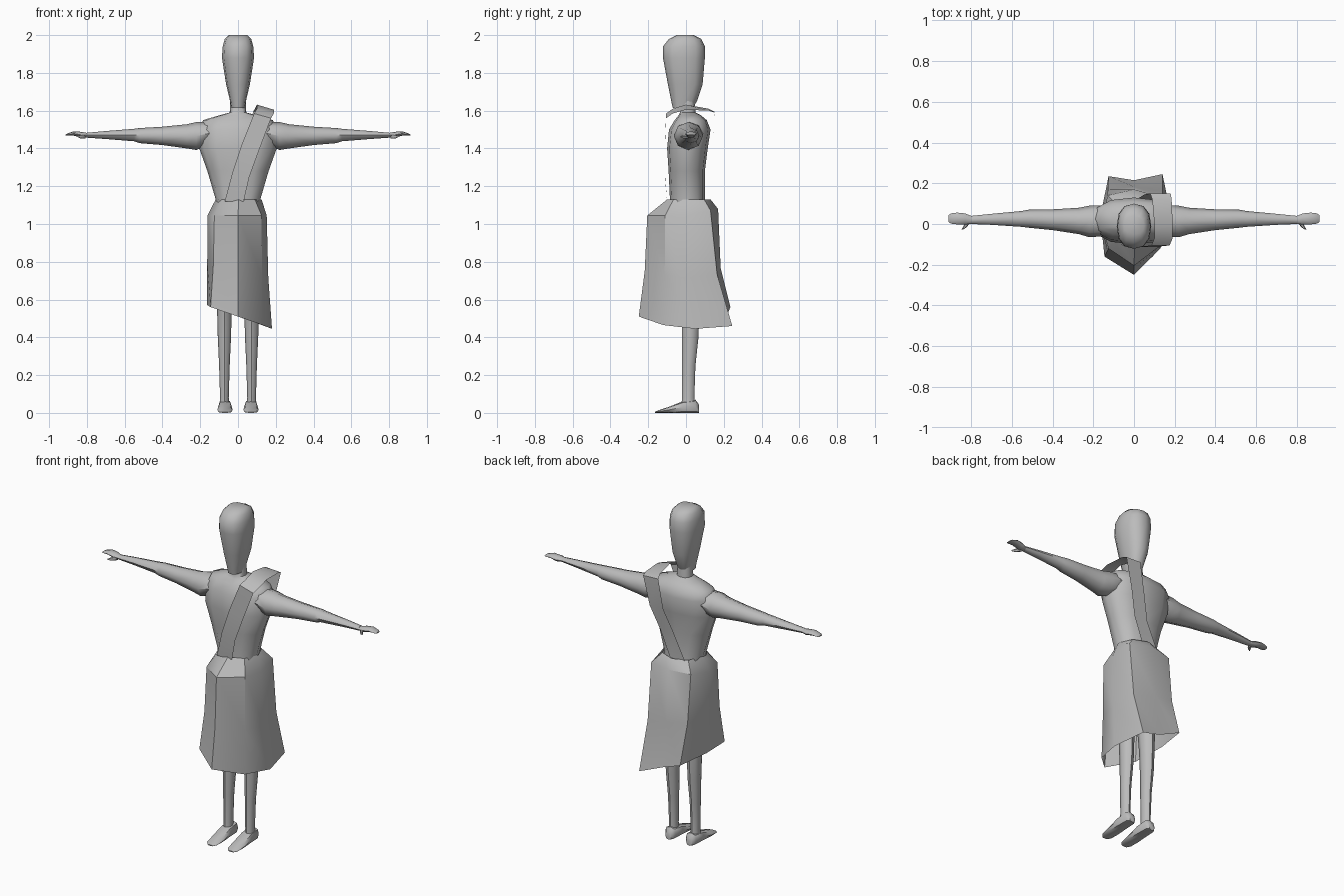
import bpy, bmesh, math
from mathutils import Vector

cube = bpy.data.objects.get("Cube")
if cube:
    bpy.data.objects.remove(cube)

GREY = (0.5, 0.5, 0.5, 1)
mat = bpy.data.materials.new("plain grey")
mat.use_nodes = True
mat.diffuse_color = GREY
mat.node_tree.nodes["Principled BSDF"].inputs["Base Color"].default_value = GREY


def loft(name, rings, closed=True, caps=True, angle=50):
    """Skin a list of point rings into one object."""
    bm = bmesh.new()
    rows = [[bm.verts.new(p) for p in ring] for ring in rings]
    n = len(rows[0])
    for a, b in zip(rows, rows[1:]):
        for i in range(n if closed else n - 1):
            j = (i + 1) % n
            bm.faces.new((a[i], a[j], b[j], b[i]))
    if caps:
        bm.faces.new(rows[0])
        bm.faces.new(rows[-1])
    bmesh.ops.recalc_face_normals(bm, faces=bm.faces)
    me = bpy.data.meshes.new(name)
    bm.to_mesh(me)
    bm.free()
    me.materials.append(mat)
    ob = bpy.data.objects.new(name, me)
    bpy.context.collection.objects.link(ob)
    bpy.ops.object.select_all(action="DESELECT")
    ob.select_set(True)
    bpy.context.view_layer.objects.active = ob
    bpy.ops.object.shade_smooth_by_angle(angle=math.radians(angle))
    return ob


def oval(u0, u1, v0, v1, sides, square=1.0):
    """Points of a rounded outline between the given limits."""
    pts = []
    for i in range(sides):
        t = 2 * math.pi * i / sides
        c, s = math.cos(t), math.sin(t)
        c = math.copysign(abs(c) ** square, c)
        s = math.copysign(abs(s) ** square, s)
        pts.append(((u0 + u1 + (u1 - u0) * c) / 2, (v0 + v1 + (v1 - v0) * s) / 2))
    return pts


def upright(levels, cx=0, sides=12, square=0.85):
    """Level rings from (z, half width, front y, back y)."""
    return [[(x, y, z) for x, y in oval(cx - w, cx + w, f, b, sides, square)]
            for z, w, f, b in levels]


def sideways(stations, sign):
    """Rings across x from (x, low z, high z, front y, back y)."""
    return [[(sign * x, y, z) for y, z in oval(f, b, lo, hi, 8)]
            for x, lo, hi, f, b in stations]


# Head with flat crown and narrow chin
loft("head", upright([
    (1.615, .036, -.07, .035), (1.65, .042, -.078, .058), (1.74, .063, -.096, .088),
    (1.88, .085, -.122, .1), (1.94, .081, -.122, .1), (1.98, .07, -.09, .08),
    (2.0, .05, -.05, .04)]))

# Torso, hips and neck
loft("torso", upright([
    (.8, .12, -.08, .1), (1.0, .125, -.09, .11), (1.13, .118, -.085, .1),
    (1.28, .162, -.092, .1), (1.4, .205, -.1, .115), (1.5, .205, -.09, .13),
    (1.55, .185, -.06, .11), (1.575, .1, -.04, .08), (1.59, .044, -.032, .05),
    (1.66, .04, -.03, .045)]))

ARM = [(.15, 1.42, 1.54, -.06, .09), (.22, 1.392, 1.54, -.065, .09),
       (.27, 1.4, 1.528, -.05, .08), (.4, 1.418, 1.515, -.03, .072),
       (.52, 1.428, 1.508, -.018, .07), (.55, 1.438, 1.504, -.014, .064),
       (.7, 1.45, 1.492, -.004, .05), (.8, 1.457, 1.483, 0, .04)]
HAND = [(.8, 1.458, 1.482, 0, .04), (.83, 1.456, 1.488, -.002, .052),
        (.87, 1.468, 1.49, -.002, .056), (.9, 1.468, 1.48, .002, .052),
        (.912, 1.468, 1.474, .01, .042)]
LEG = [(.045, .026, -.025, .05), (.08, .023, -.02, .044), (.25, .028, -.02, .05),
       (.4, .035, -.02, .066), (.52, .038, -.025, .07), (.9, .055, -.06, .075)]
# Foot sections run from heel to toe: y, half width, top z
FOOT = [(.068, .02, .045), (.05, .034, .07), (-.02, .037, .06),
        (-.09, .04, .032), (-.145, .035, .014), (-.165, .018, .006)]

for side, s in (("left", 1), ("right", -1)):
    loft(side + "_arm", sideways(ARM, s))
    loft(side + "_hand", sideways(HAND, s))
    # Short thumb bent to the front
    thumb = [((.815, .012), .012), ((.83, -.014), .01), ((.845, -.028), .004)]
    loft(side + "_thumb", [[(s * (x + a), y, 1.462 + b) for a, b in oval(-r, r, -r, r, 6)]
                           for (x, y), r in thumb])
    loft(side + "_leg", upright(LEG, s * .072, 8, 1))
    loft(side + "_foot", [[(s * .069 + a, y, b) for a, b in oval(-w, w, 0, h, 8, .7)]
                          for y, w, h in FOOT])

# Wrapped skirt, open below, with a slanting hem
waist = oval(-.118, .125, -.1, .13, 8)
hips = [(.152, 0), (.14, .13), (0, .17), (-.13, .14),
        (-.162, 0), (-.125, -.12), (0, -.205), (.125, -.11)]
hem = [Vector(p) for p in (
    (.18, .05, .445), (.14, .245, .46), (0, .215, .51), (-.125, .235, .56),
    (-.165, .04, .572), (-.145, -.16, .56), (0, -.25, .51), (.13, -.12, .465))]
hip_ring = [Vector((x, y, 1.045 + .2 * max(y, 0))) for x, y in hips]
mid_ring = []
for top, low in zip(hip_ring, hem):
    p = top.lerp(low, .55)
    p.x, p.y = top.lerp(low, .3).xy
    mid_ring.append(p)
loft("skirt", [[(x, y, 1.13) for x, y in waist], hip_ring, mid_ring, hem], caps=False, angle=35)

# Sash from front waist over the left shoulder to the back waist:
# inner x, inner z, outer x, outer z, y
SASH = [(-.07, 1.12, .03, 1.12, -.1), (-.03, 1.27, .06, 1.25, -.112),
        (.02, 1.42, .115, 1.4, -.112), (.085, 1.585, .175, 1.56, -.105),
        (.1, 1.61, .19, 1.585, -.07), (.1, 1.632, .19, 1.605, 0),
        (.09, 1.61, .185, 1.6, .12), (.08, 1.595, .18, 1.59, .15),
        (.05, 1.42, .14, 1.42, .145), (0, 1.27, .09, 1.27, .112),
        (-.07, 1.12, .03, 1.12, .108)]
loft("sash", [[(a, y, az), (b, y, bz)] for a, az, b, bz, y in SASH],
     closed=False, caps=False, angle=35)
